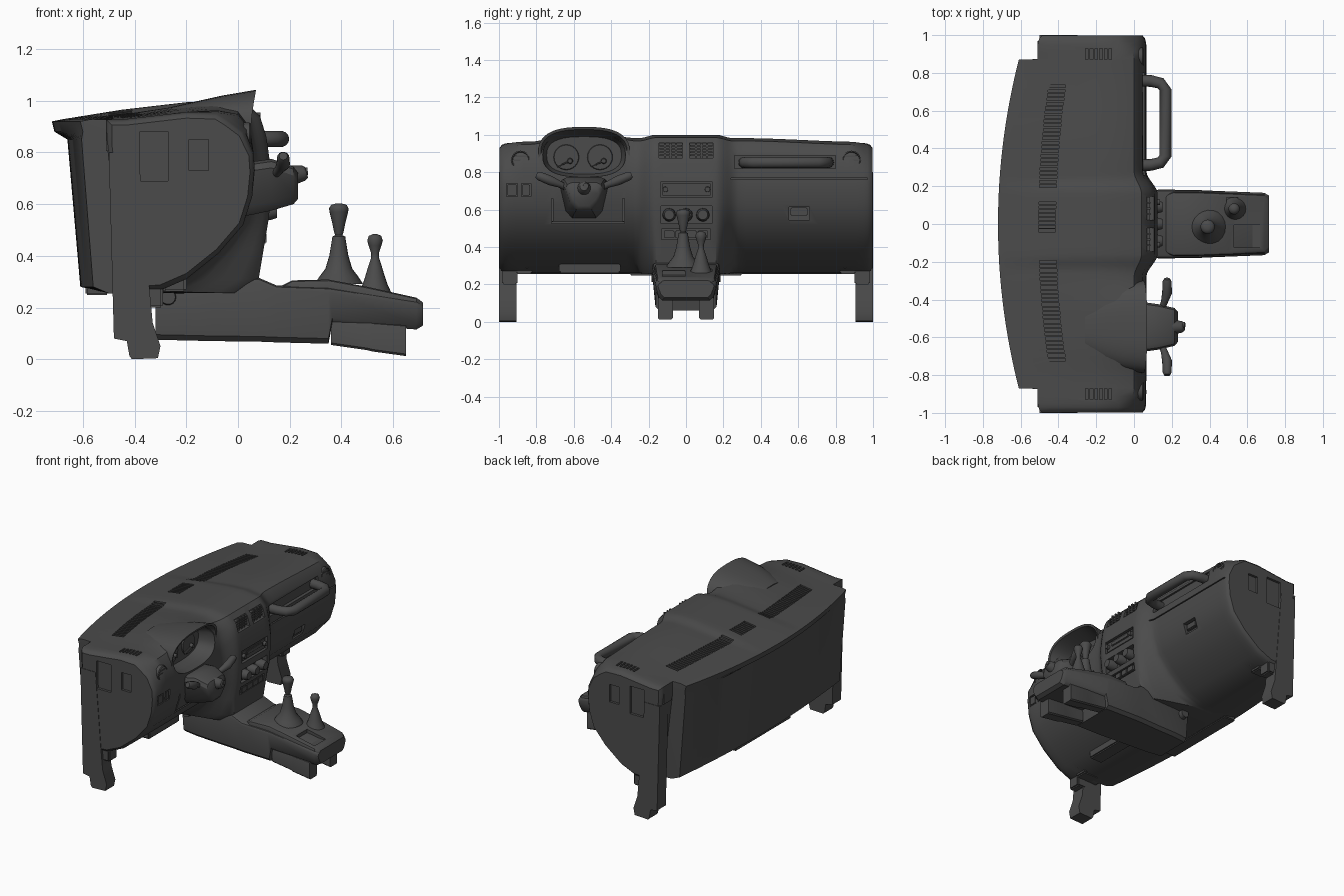
import bpy, bmesh, math
from mathutils import Vector

old = bpy.data.objects.get("Cube")
if old:
    bpy.data.objects.remove(old, do_unlink=True)

mat = bpy.data.materials.new("dark_grey_plastic")
mat.use_nodes = True
GREY = (0.07, 0.07, 0.07, 1)
mat.diffuse_color = GREY
mat.node_tree.nodes["Principled BSDF"].inputs["Base Color"].default_value = GREY


def activate(ob):
    bpy.ops.object.select_all(action='DESELECT')
    ob.select_set(True)
    bpy.context.view_layer.objects.active = ob


def finish(name, bm, angle=35):
    bmesh.ops.recalc_face_normals(bm, faces=bm.faces)
    me = bpy.data.meshes.new(name)
    bm.to_mesh(me)
    bm.free()
    me.materials.append(mat)
    ob = bpy.data.objects.new(name, me)
    bpy.context.collection.objects.link(ob)
    activate(ob)
    bpy.ops.object.shade_smooth_by_angle(angle=math.radians(angle))
    return ob


def add_loft(bm, rings):
    """Skin closed rings of points and cap both ends."""
    vs = [[bm.verts.new(p) for p in r] for r in rings]
    n = len(vs[0])
    for a, b in zip(vs, vs[1:]):
        for i in range(n):
            bm.faces.new((a[i], a[(i + 1) % n], b[(i + 1) % n], b[i]))
    bm.faces.new(vs[0])
    bm.faces.new(vs[-1][::-1])


def loft(name, rings, angle=35):
    bm = bmesh.new()
    add_loft(bm, rings)
    return finish(name, bm, angle)


def boxes(name, spans, bevel=0.0):
    """Boxes given as (x0, x1, y0, y1, z0, z1)."""
    bm = bmesh.new()
    for x0, x1, y0, y1, z0, z1 in spans:
        add_loft(bm, [[(x, y0, z0), (x, y1, z0), (x, y1, z1), (x, y0, z1)] for x in (x0, x1)])
    if bevel:
        bmesh.ops.bevel(bm, geom=bm.edges[:], offset=bevel, segments=2, affect='EDGES')
    return finish(name, bm)


def tube(name, pts, radii, n=14):
    """Round bar along points, with a radius at each."""
    pts = [Vector(p) for p in pts]
    rings = []
    for i, p in enumerate(pts):
        d = (pts[min(i + 1, len(pts) - 1)] - pts[max(i - 1, 0)]).normalized()
        u = d.cross(Vector((0, 0, 1)) if abs(d.z) < 0.9 else Vector((1, 0, 0))).normalized()
        v = d.cross(u)
        rings.append([p + radii[i] * (u * math.cos(t) + v * math.sin(t))
                      for t in (2 * math.pi * k / n for k in range(n))])
    return loft(name, rings, 50)


def cut(target, cutter):
    m = target.modifiers.new("cut", 'BOOLEAN')
    m.object, m.solver, m.operation = cutter, 'EXACT', 'DIFFERENCE'
    activate(target)
    bpy.ops.object.modifier_apply(modifier=m.name)
    bpy.data.objects.remove(cutter, do_unlink=True)
    bpy.ops.object.shade_smooth_by_angle(angle=math.radians(35))


def smooth(a, lo, hi):
    t = min(max((a - lo) / (hi - lo), 0), 1)
    return t * t * (3 - 2 * t)


DRIVER = -0.545


# Dashboard shell: cross-sections swept across the width
def section(y):
    a = abs(y)
    t = min(a / 0.87, 1) ** 2
    h = 1.0 - 0.018 * smooth(a, 0.16, 0.25) - 0.02 * smooth(a, 0.3, 0.95)
    hump = 0.035 * (1 - smooth(abs(y - DRIVER), 0.08, 0.28))
    e = smooth(a, 0.88, 0.98)
    xb = -0.72 + 0.11 * t
    side = [(-.04 * e, h - .015 - .02 * e + hump), (.045 - .025 * e, h - .07 - .01 * e), (.06, .8),
            (.065, .73), (.055, .63), (.02, .52), (-.075, .41), (-.2, .31), (-.31, .262)]
    stack = [(.04, h - .015), (.085, h - .06), (.11, .86), (.125, .75), (.125, .64),
             (.12, .55), (.1, .43), (.08, .31), (0, .255)]
    c = 1 - smooth(a, 0.16, 0.28)
    face = [(p[0] + (q[0] - p[0]) * c, p[1] + (q[1] - p[1]) * c) for p, q in zip(side, stack)]
    pts = [(-.61 + .05 * t, .28), (-.66 + .055 * t, .85), (xb + .01, .88), (xb, .92), (xb + .04, .928),
           (-.45, h - .035), (-.2, h - .006 + .3 * hump), (-.08, h - .01 * e + .7 * hump)] + face + [(-.5, .255)]
    if a > 0.871:
        pts = [(max(x, -.51 if z > .8 else -.44), z) for x, z in pts]
    k = 1 - 0.02 * smooth(a, 0.95, 0.985) - 0.05 * smooth(a, .98, .997)
    return [(-.2 + (x + .2) * k, y, .62 + (z - .62) * k) for x, z in pts]


half = [.06, .12, .16, .18, .2, .22, .24, .26, .28, .32, .36, .41, .46, .51, .56, .61, .66,
        .71, .76, .81, .87, .873, .91, .95, .97, .985, .992, .997]
body = loft("dashboard_shell", [section(y) for y in [-v for v in half[::-1]] + [0] + half])


# Instrument hood and its opening
def oval(x, hw, zc, hh, lean=0.0, n=40):
    ring = []
    for k in range(n):
        c, s = math.cos(2 * math.pi * k / n), math.sin(2 * math.pi * k / n)
        ring.append((x + lean * s, DRIVER + hw * math.copysign(abs(c) ** .75, c),
                     zc + hh * math.copysign(abs(s) ** .75, s)))
    return ring


cut(body, loft("opening_cutter", [oval(-.08, .21, .89, .11), oval(.2, .235, .9, .13)]))
loft("instrument_hood", [oval(-.26, .14, .9, .075), oval(-.15, .2, .9, .1), oval(-.06, .23, .9, .12),
                         oval(.05, .245, .9, .142, .02), oval(.046, .231, .9, .128, .02),
                         oval(-.06, .2, .89, .1)])
for y in (-.64, -.46):
    tube("gauge", [(-.065, y, .88), (-.052, y, .88)], [.07, .065], 24)
    tube("gauge_needle", [(-.05, y - .05, .83), (-.04, y + .02, .86)], [.006, .006], 6)
    tube("gauge_hub", [(-.055, y + .02, .86), (-.03, y + .02, .86)], [.016, .012])

# Pockets cut in the shell
pockets = [(.05, .3, -.145, -.02, .875, .955), (.05, .3, .02, .145, .875, .955),
           (.09, .3, -.135, .14, .665, .75), (.09, .3, -.135, .14, .525, .62),
           (.07, .3, -.13, .13, .44, .495), (.035, .3, .26, .8, .82, .89),
           (.015, .3, .55, .66, .545, .615), (.045, .3, -.96, -.9, .67, .74),
           (.045, .3, -.88, -.83, .67, .74), (.01, .3, -.72, -.33, .525, .535),
           (.01, .3, -.72, -.71, .54, .66), (.01, .3, -.34, -.33, .54, .66),
           (.05, .3, .24, .97, .762, .77)]
# Narrow slots of the windscreen vents follow the curved rear edge
for y0, y1, n in ((-.73, -.19, 24), (-.045, .12, 8), (.19, .74, 24)):
    for i in range(n):
        y = y0 + (y1 - y0) * (i + .5) / n
        x = -.505 + .1 * y * y
        pockets.append((x, x + .09, y - .007, y + .007, .925, 1.1))
for s in (-1, 1):
    y0, y1 = sorted((s * .98, s * 1.1))
    pockets += [(-.19, -.115, y0, y1, .73, .85), (-.38, -.27, y0, y1, .69, .88)]
    y0, y1 = sorted((s * .87, s * .93))
    pockets += [(x - .007, x + .007, y0, y1, .93, 1.1) for x in (-.25 + .025 * i for i in range(6))]
cut(body, boxes("pocket_cutter", pockets))

# Centre air vents
for y in (-.0825, .0825):
    bars = [(.04, .085, y - .06, y + .06, z - .004, z + .004) for z in (.89, .907, .924, .941)]
    bars += [(.04, .088, y + d - .005, y + d + .005, .875, .955) for d in (-.03, 0, .03)]
    boxes("centre_vent_bars", bars)

# Round vents at both ends
for s in (-1, 1):
    y = s * .885
    n = 28
    loft("round_vent", [[(x, y + r * math.cos(2 * math.pi * k / n), .865 + r * math.sin(2 * math.pi * k / n))
                         for k in range(n)] for x, r in ((-.02, .05), (.045, .05), (.05, .044), (.03, .04))])
    boxes("round_vent_bars", [(.02, .048, y - .038, y + .038, z - .004, z + .004)
                              for z in (.845, .865, .885)])

# Centre stack controls
boxes("radio", [(.08, .118, -.125, .13, .672, .743), (.08, .125, -.08, .09, .7, .73)], .004)
for y in (-.09, 0, .09):
    tube("heater_knob", [(.08, y, .572), (.125, y, .572), (.15, y, .572)], [.036, .034, .026], 20)
for y in (-.11, .115):
    tube("radio_knob", [(.1, y, .708), (.137, y, .708)], [.016, .014])
boxes("switch_row", [(.06, .11, y - .028, y + .028, .447, .488) for y in (-.09, -.03, .03, .09)], .004)
boxes("side_switches", [(.02, .06, -.955, -.905, .675, .735), (.02, .06, -.875, -.835, .675, .735)], .004)
boxes("glove_latch", [(-.02, .035, .56, .65, .565, .61)], .005)
boxes("knee_panel", [(-.3, -.2, -.68, -.35, .262, .32)], .008)

# Grab handle
path = [(.02, .76), (.09, .757), (.14, .745), (.167, .71), (.167, .535)]
path += [(x, 1.07 - y) for x, y in path[-2::-1]]
tube("grab_handle", [(x, y, .852) for x, y in path], [.031] * len(path))


# Rounded block along x from (x, half width, bottom, top)
def hull(name, rows, y=0.0, taper=.9, r=.02):
    rings = []
    for x, w, z0, z1 in rows:
        side = [(w * taper - r, z0), (w * taper, z0 + r), (w, z1 - r), (w - .3 * r, z1 - .3 * r), (w - r, z1)]
        rings.append([(x, y + a, z) for a, z in side] + [(x, y - a, z) for a, z in side[::-1]])
    return loft(name, rings)


# Steering column, stalks and ignition
hull("steering_column", [(-.05, .13, .54, .74), (.06, .13, .56, .765), (.13, .12, .575, .775),
                         (.215, .1, .6, .745), (.232, .08, .62, .72)], DRIVER, .75, .035)
tube("steering_shaft", [(.2, DRIVER, .71), (.255, DRIVER, .72), (.265, DRIVER, .723)], [.042, .03, .022])
tube("ignition_key", [(.21, DRIVER + .01, .72), (.27, DRIVER + .01, .727)], [.018, .015])
for s in (-1, 1):
    tube("column_stalk", [(x, DRIVER + s * y, z) for x, y, z in
                          ((.14, .08, .71), (.16, .13, .735), (.175, .18, .755), (.175, .24, .78), (.175, .255, .786))],
         [.016, .018, .026, .024, .016])

# Transmission tunnel, lid and rear brackets
hull("centre_console", [(-.32, .15, .075, .26), (-.22, .165, .073, .28), (-.1, .17, .07, .3), (.08, .18, .068, .315),
                        (.15, .182, .065, .285), (.35, .18, .06, .278), (.365, .178, .14, .276),
                        (.69, .165, .115, .225), (.715, .15, .13, .21)])
lid = hull("console_lid", [(.17, .155, .25, .285), (.21, .17, .25, .305), (.35, .168, .25, .308),
                           (.5, .163, .22, .28), (.69, .155, .19, .238), (.715, .135, .18, .22)], 0, 1, .015)
cut(lid, boxes("tray_cutter", [(.53, .67, -.125, -.005, .235, .4), (.49, .55, .115, .14, .25, .4)]))
for s in (-1, 1):
    hull("console_bracket", [(.36, .035, .055, .15), (.5, .035, .035, .15), (.52, .04, .03, .14),
                             (.65, .04, .012, .13)], s * .11, 1, .008)
    tube("console_bolt", [(-.27, s * .12, .24), (-.27, s * .185, .24)], [.035, .028])


# Levers with soft boots
def lever(name, x, y, profile):
    tube(name, [(x, y, z) for r, z in profile], [r for r, z in profile], 20)


lever("gear_lever", .39, -.015, [(.095, .29), (.075, .32), (.052, .35), (.037, .4), (.027, .46), (.025, .474),
                                 (.014, .48), (.018, .49), (.026, .53), (.036, .57), (.038, .583), (.03, .597), (.012, .602)])
lever("transfer_lever", .53, .08, [(.062, .26), (.048, .29), (.038, .32), (.026, .36), (.016, .39), (.015, .41),
                                   (.025, .44), (.03, .46), (.024, .477), (.008, .484)])

# End pillars with feet
pillar = [(-.5, .8), (-.48, .08), (-.43, .07), (-.42, .012), (-.41, 0), (-.31, .004), (-.3, .05),
          (-.33, .14), (-.345, .3), (-.385, .8)]
for s in (-1, 1):
    loft("end_pillar", [[(x, s * y, z) for x, z in pillar] for y in (.905, .99, 1.0)])
    boxes("pillar_head", [(-.51, -.39, *sorted((s * .87, s * .985)), .79, .89)], .015)
    boxes("pillar_bracket", [(-.4, -.28, *sorted((s * .82, s * .91)), .255, .31),
                             (-.36, -.29, *sorted((s * .9, s * .985)), .2, .28)], .008)
    tube("bracket_bolt", [(-.3, s * .85, .3), (-.25, s * .85, .31)], [.028, .022])

# Ledge under the rear wall
boxes("rear_lower_ledge", [(-.59, -.5, -.3, .3, .248, .285)], .006)
